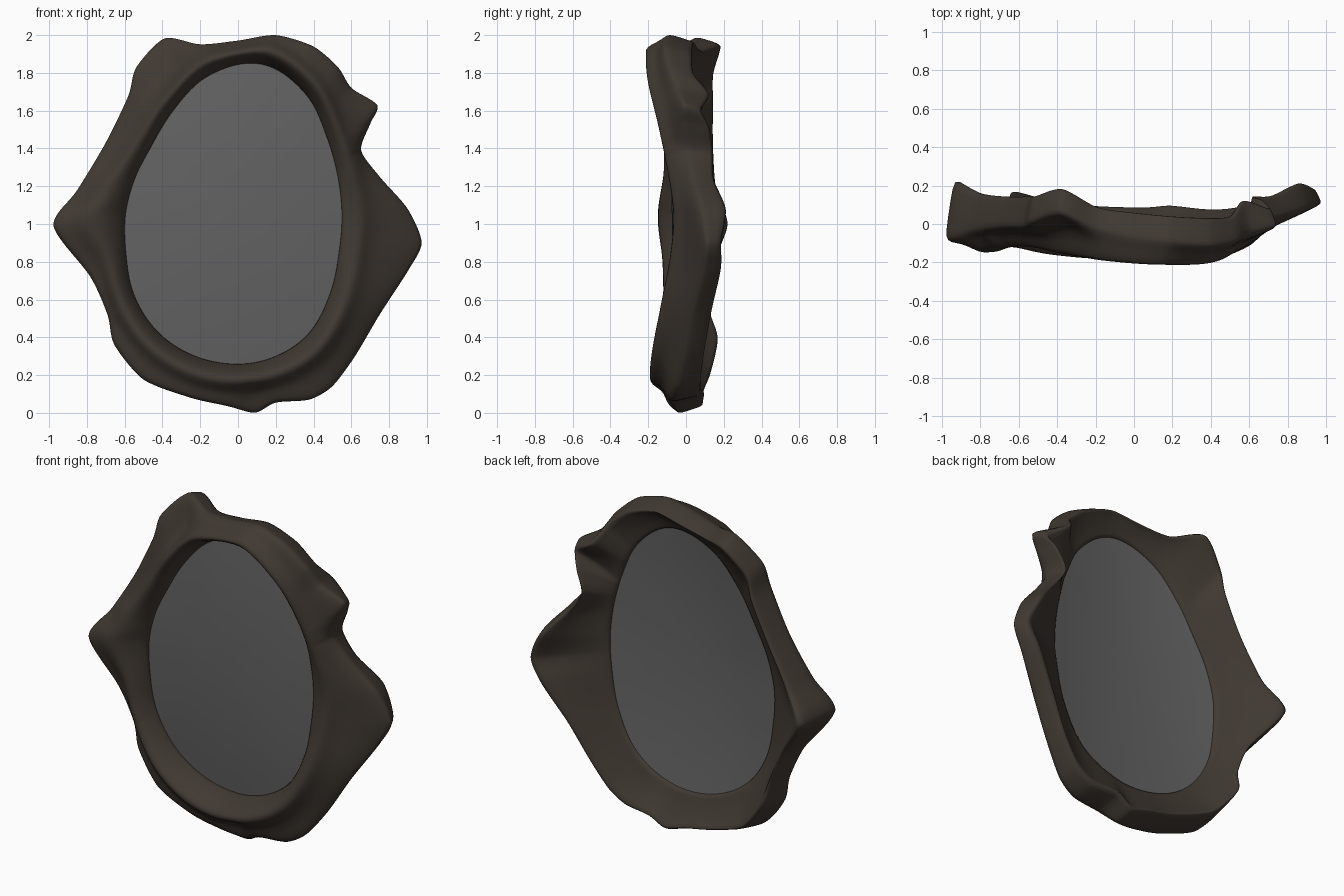
import bpy
import bmesh
import math
from mathutils import Vector

if "Cube" in bpy.data.objects:
    bpy.data.objects.remove(bpy.data.objects["Cube"], do_unlink=True)

CENTRE = Vector((-0.02, 0, 1.05))
STEPS = 8

# Outer silhouette, clockwise from the top: x, z, front y, back y
OUTLINE = [
    (.2, 2, -.1, .05), (.4, 1.94, -.12, .04), (.53, 1.83, -.1, .05),
    (.6, 1.72, -.06, .14), (.74, 1.63, -.02, .09), (.7, 1.53, -.02, .14),
    (.65, 1.39, 0, .16), (.75, 1.25, .03, .16), (.9, 1.08, .07, .23),
    (.975, .9, .1, .2), (.9, .75, .08, .2), (.75, .52, .02, .15),
    (.62, .3, -.02, .11), (.5, .14, -.06, .09), (.38, .07, -.08, .09),
    (.2, .055, -.09, .11), (.09, 0, -.05, .1), (-.05, .035, -.09, .1),
    (-.25, .08, -.1, .11), (-.5, .175, -.08, .15), (-.655, .36, -.05, .19),
    (-.69, .52, -.04, .14), (-.78, .72, -.06, .14), (-.98, .99, -.09, .25),
    (-.85, 1.18, -.04, .18), (-.7, 1.43, -.02, .16), (-.58, 1.68, -.02, .16),
    (-.54, 1.83, 0, .16), (-.39, 1.985, .05, .2), (-.2, 1.95, -.03, .1),
    (0, 1.97, -.08, .07),
]

# Opening, every 20 degrees: inner radius, distance to the crest, crest y, drop
RIM = [
    (.57, .1, -.07, .35), (.585, .08, -.1, .4), (.64, .08, -.15, .5),
    (.745, .08, -.21, .6), (.81, .08, -.22, .6), (.75, .08, -.2, .6),
    (.64, .08, -.165, .7), (.57, .08, -.13, .7), (.56, .1, -.125, .7),
    (.575, .18, -.155, .7), (.61, .1, -.13, .7), (.685, .09, -.13, .7),
    (.75, .09, -.165, .7), (.785, .09, -.19, .7), (.79, .09, -.2, .7),
    (.75, .1, -.19, .6), (.66, .1, -.14, .4), (.59, .1, -.09, .35),
]


def loop_curve(rows, t, roundness=1):
    """Closed curve through the rows, t counted in rows; roundness 0 is straight."""
    i, f = int(math.floor(t)), t - math.floor(t)
    a, b, c, d = (Vector(rows[(i + k) % len(rows)]) for k in (-1, 0, 1, 2))
    curved = b + f / 2 * (c - a + f * (2 * a - 5 * b + 4 * c - d + f * (3 * (b - c) + d - a)))
    return b.lerp(c, f).lerp(curved, roundness)


def rim_at(angle):
    return loop_curve(RIM, (math.degrees(angle) % 360) / 20)


def glass_y(x, z, scale=1):
    """Slightly tilted sheet, bowed forward; scale is 1 at its edge."""
    return -.03 - .02 * x - .015 * (z - 1.05) - .045 * (1 - scale ** 2)


def lerp(a, b, f):
    return a + (b - a) * f


def material(name, colour, roughness):
    mat = bpy.data.materials.new(name)
    mat.use_nodes = True
    mat.diffuse_color = (*colour, 1)
    shader = mat.node_tree.nodes["Principled BSDF"]
    shader.inputs["Base Color"].default_value = (*colour, 1)
    shader.inputs["Roughness"].default_value = roughness
    return mat


def make_object(name, bm, mat, subdivide=0):
    bmesh.ops.recalc_face_normals(bm, faces=bm.faces)
    for face in bm.faces:
        face.smooth = True
    mesh = bpy.data.meshes.new(name)
    bm.to_mesh(mesh)
    bm.free()
    mesh.materials.append(mat)
    obj = bpy.data.objects.new(name, mesh)
    bpy.context.collection.objects.link(obj)
    if subdivide:
        mod = obj.modifiers.new("soften", "SUBSURF")
        mod.levels = mod.render_levels = subdivide


def bridge(bm, first, second):
    count = len(first)
    for k in range(count):
        n = (k + 1) % count
        bm.faces.new((first[k], first[n], second[n], second[k]))


def section(t):
    """Closed cross-section of the frame at one place on the outline."""
    ox, oz, front, back = loop_curve(OUTLINE, t, .7)
    out = Vector((ox, 0, oz)) - CENTRE
    outer = out.length
    out.normalize()
    inner, reach, crest, drop = rim_at(math.atan2(out.z, out.x))
    width = outer - inner
    reach = min(reach, width * .5)
    edge = CENTRE + out * inner
    lip = glass_y(edge.x, edge.z)
    step = min(reach * 1.6, width * .8)
    profile = [
        # lip and rolled crest
        (-.005, lip + .012), (0, lip - .015), (reach * .35, lerp(lip, crest, .65)),
        (reach * .8, crest), (reach * 1.2, lerp(crest, front, drop * .15)),
        # step down to the outer flange
        (step, lerp(crest, front, drop)),
        (lerp(step, width, .5), lerp(crest, front, lerp(drop, 1, .45))),
        # outer wall
        (width, front), (width + .003, lerp(front, back, .15)),
        (width - .02, lerp(front, back, .6)), (width - .04, back),
        # hollow back
        (width * .75, lerp(lip, back, .82)), (width * .5, lerp(lip, back, .5)),
        (width * .2, lerp(lip, back, .2)),
    ]
    return [CENTRE + out * (inner + d) + Vector((0, y, 0)) for d, y in profile]


bark = material("dark brown wood", (.052, .041, .032), .8)
grey = material("grey glass", (.125, .125, .125), .4)

# Organic wooden frame, lofted around the opening
bm = bmesh.new()
rings = [[bm.verts.new(p) for p in section(i / STEPS)] for i in range(len(OUTLINE) * STEPS)]
for i, ring in enumerate(rings):
    bridge(bm, ring, rings[(i + 1) % len(rings)])
make_object("wavy_frame", bm, bark, 1)

# Bowed glass sheet filling the opening
bm = bmesh.new()
SPOKES = 120
sheet = []
for scale in (1, .85, .7, .55, .4, .25, .1):
    ring = []
    for k in range(SPOKES):
        angle = math.tau * k / SPOKES
        radius = (rim_at(angle)[0] + .008) * scale
        p = CENTRE + Vector((math.cos(angle), 0, math.sin(angle))) * radius
        p.y = glass_y(p.x, p.z, scale)
        ring.append(bm.verts.new(p))
    sheet.append(ring)
for first, second in zip(sheet, sheet[1:]):
    bridge(bm, first, second)
bm.faces.new(sheet[-1])
make_object("glass_pane", bm, grey)
